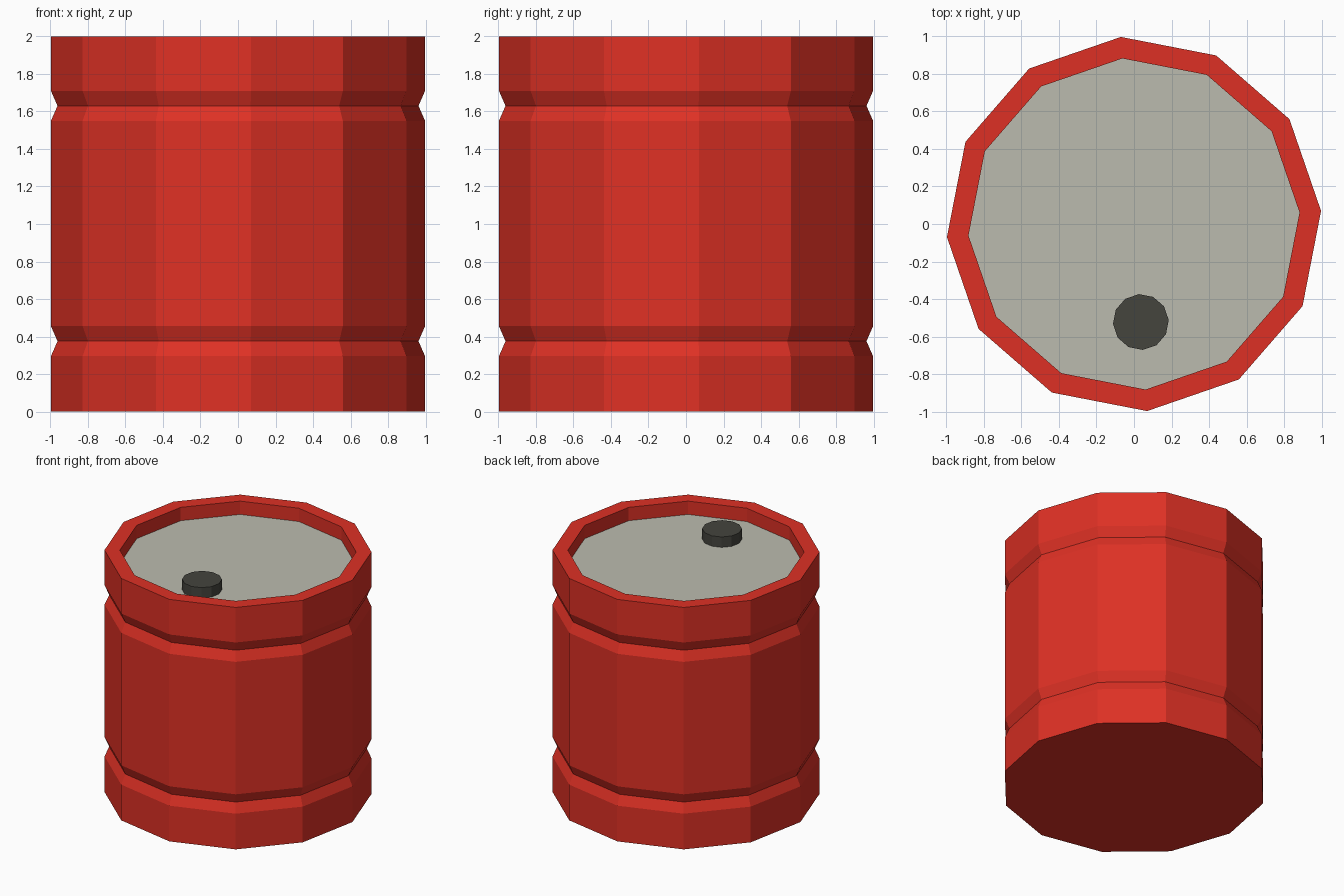
import bpy
import bmesh
from math import cos, sin, tau, radians

SIDES = 12
TURN = radians(4)      # slight twist of the whole barrel
LID_Z = 1.89

cube = bpy.data.objects.get("Cube")
if cube:
    bpy.data.objects.remove(cube, do_unlink=True)


def material(name, rgb):
    mat = bpy.data.materials.new(name)
    mat.use_nodes = True
    mat.diffuse_color = (*rgb, 1)
    mat.node_tree.nodes["Principled BSDF"].inputs["Base Color"].default_value = (*rgb, 1)
    return mat


def lathe(name, profile, mat, cap_start=False, cap_end=False, centre=(0, 0)):
    """Sweep (radius, z) points round a vertical axis, with flat facets."""
    bm = bmesh.new()
    angles = [TURN + tau * i / SIDES for i in range(SIDES)]
    rings = [[bm.verts.new((r * cos(a), r * sin(a), z)) for a in angles]
             for r, z in profile]
    for low, high in zip(rings, rings[1:]):
        for i in range(SIDES):
            j = (i + 1) % SIDES
            bm.faces.new((low[i], low[j], high[j], high[i]))
    if cap_start:
        bm.faces.new(rings[0][::-1])
    if cap_end:
        bm.faces.new(rings[-1])
    mesh = bpy.data.meshes.new(name)
    bm.to_mesh(mesh)
    bm.free()
    mesh.materials.append(mat)
    obj = bpy.data.objects.new(name, mesh)
    obj.location = (*centre, 0)
    bpy.context.collection.objects.link(obj)
    return obj


red = material("red_paint", (0.73, 0.03, 0.018))
grey = material("warm_grey", (0.5, 0.5, 0.43))
dark = material("dark_grey", (0.058, 0.058, 0.048))

# Barrel shell: flat base, two V grooves, rim and inner wall
outer, groove, inner = 1.0, 0.965, 0.885
profile = [(outer, 0)]
for z in (0.375, 1.63):
    profile += [(outer, z - 0.08), (groove, z), (outer, z + 0.08)]
profile += [(outer, 2), (inner, 2), (inner, LID_Z)]
lathe("barrel_shell", profile, red, cap_start=True)

# Recessed lid
lathe("lid", [(inner, LID_Z)], grey, cap_end=True)

# Filler cap near the front edge of the lid
reach = 0.524
lathe("filler_cap", [(0.149, LID_Z), (0.149, LID_Z + 0.086)], dark, cap_end=True,
      centre=(reach * sin(TURN), -reach * cos(TURN)))
